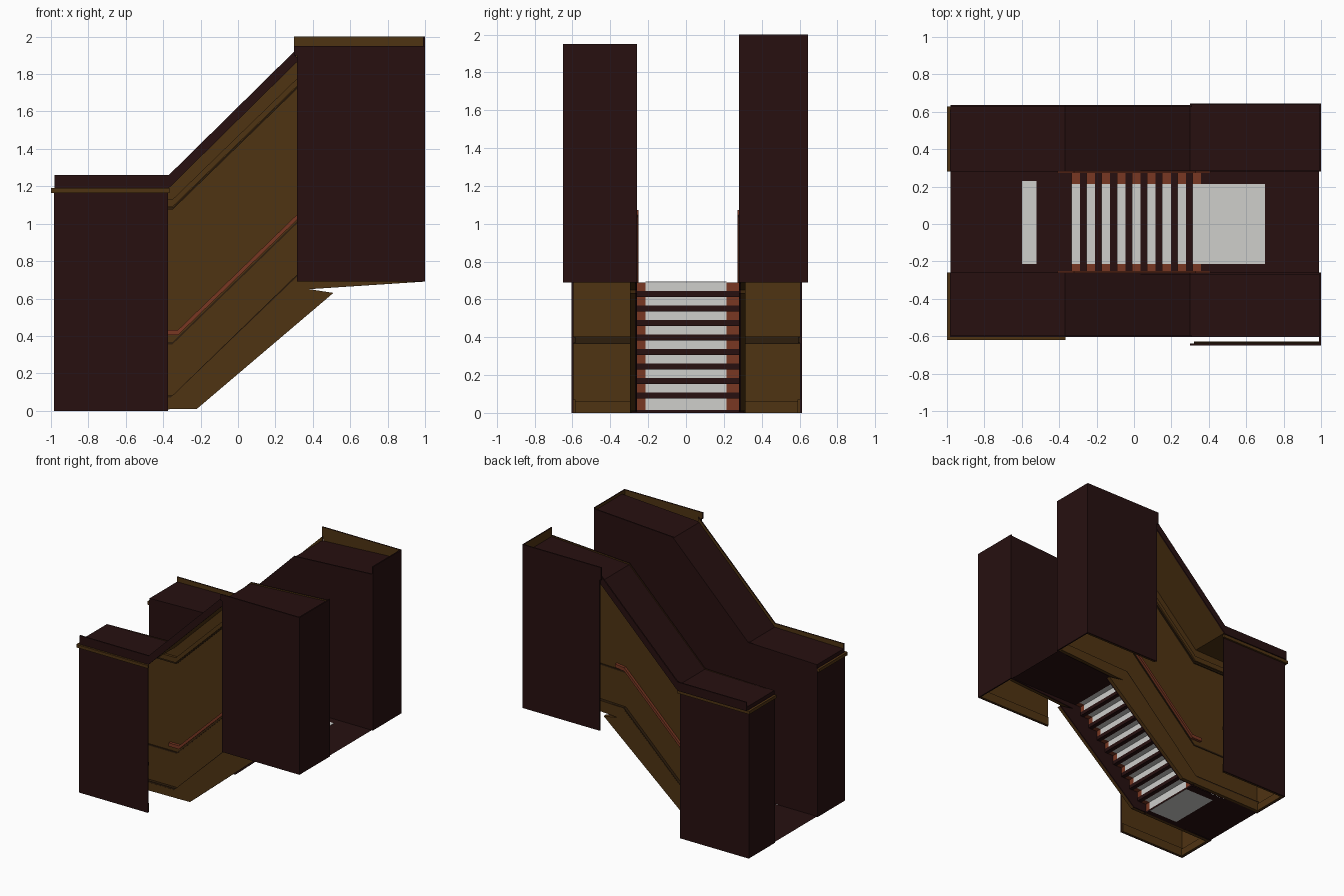
import bpy, bmesh
from mathutils import Vector

if "Cube" in bpy.data.objects:
    bpy.data.objects.remove(bpy.data.objects["Cube"])


def mat(name, c):
    m = bpy.data.materials.new(name)
    m.diffuse_color = (*c, 1)
    m.use_nodes = True
    m.node_tree.nodes["Principled BSDF"].inputs["Base Color"].default_value = m.diffuse_color
    return m


DARK = mat("dark_maroon", (0.020, 0.005, 0.005))
GOLD = mat("golden_wood", (0.078, 0.033, 0.006))
SHADE = mat("dark_wood_line", (0.028, 0.013, 0.004))
RED = mat("red_wood", (0.19, 0.038, 0.016))
GREY = mat("grey_carpet", (0.62, 0.62, 0.60))


def finish(bm, name, mats, lining=None):
    """Make an object; faces pointing along 'lining' take the second material."""
    if lining:
        bmesh.ops.recalc_face_normals(bm, faces=bm.faces)
        for f in bm.faces:
            f.normal_update()
            if f.normal.dot(Vector(lining)) > 0.4:
                f.material_index = 1
    me = bpy.data.meshes.new(name)
    bm.to_mesh(me)
    bm.free()
    ob = bpy.data.objects.new(name, me)
    bpy.context.collection.objects.link(ob)
    for m in mats:
        me.materials.append(m)
    return ob


def prism(name, pts, y0, y1, mats, lining=(0, 0, 0.001)):
    """Extrude an x-z profile between two y values."""
    bm = bmesh.new()
    f = bm.faces.new([bm.verts.new((x, y0, z)) for x, z in pts])
    new = bmesh.ops.extrude_face_region(bm, geom=[f])["geom"]
    bmesh.ops.translate(bm, vec=(0, y1 - y0, 0),
                        verts=[v for v in new if isinstance(v, bmesh.types.BMVert)])
    return finish(bm, name, mats, lining)


def box(name, x0, x1, y0, y1, z0, z1, mats, lining=(0, 0, 0.001)):
    return prism(name, [(x0, z0), (x1, z0), (x1, z1), (x0, z1)], y0, y1, mats, lining)


def band(line, h):
    """Profile of a strip of height h standing on a polyline."""
    return line + [(x, z + h) for x, z in reversed(line)]


def sheet(name, line, y0, y1, m):
    """Open sheet that follows an x-z polyline."""
    bm = bmesh.new()
    a = [bm.verts.new((x, y0, z)) for x, z in line]
    b = [bm.verts.new((x, y1, z)) for x, z in line]
    for i in range(len(line) - 1):
        bm.faces.new((a[i], a[i + 1], b[i + 1], b[i]))
    return finish(bm, name, [m])


# side passages: s = direction out, inner wall, outer walls, roof edge, upper top
SIDES = [("front", -1, -0.26, -0.605, -0.65, -0.605, 1.95),
         ("back", 1, 0.28, 0.612, 0.645, 0.636, 2.0)]
T = 0.01
for tag, s, yi, ylow, yup, yroof, ztop in SIDES:
    both = [DARK, GOLD]
    out, inn = (0, s, 0), (0, -s, 0)
    yg = yi + s * T            # golden face of the inner wall

    # inner wall between stairwell and passage
    prism("inner_wall_" + tag,
          [(-0.98, 0), (-0.22, 0.01), (0.51, 0.63), (0.38, 0.65), (0.99, 0.69),
           (0.99, 1.94), (0.3, 1.90), (-0.37, 1.235), (-0.98, 1.22)],
          yi, yg, both, out)

    # roof following the stair slope
    prism("roof_" + tag,
          band([(-0.98, 1.19), (-0.37, 1.20), (0.3, 1.86), (0.99, 1.90)], 0.03),
          yi, yroof, both, (0, 0, -1))
    # dark sloping edge of the roof
    prism("roof_edge_" + tag,
          band([(-0.98, 1.19), (-0.37, 1.19), (0.31, 1.86)], 0.07),
          yroof, yroof - s * T, both, inn)

    # outer walls of the lower and upper landings
    box("lower_outer_wall_" + tag, -0.985, -0.375, ylow, ylow - s * T, 0, 1.19, both, inn)
    prism("upper_outer_wall_" + tag,
          [(0.3, 1.9), (0.315, 1.9), (0.315, 0.69), (1, 0.69), (1, ztop), (0.3, ztop)],
          yup, yup - s * T, both, inn)
    # end walls
    box("lower_end_wall_" + tag, -0.985, -0.975, yi, ylow, 0, 1.19, both, (1, 0, 0))
    box("upper_end_wall_" + tag, 0.99, 1, yi, yup, 0.69, ztop, both, (-1, 0, 0))

    # ledge around the top of the lower landing
    box("lower_ledge_" + tag, -1, -0.365, ylow + s * 0.015, ylow, 1.165, 1.19, [GOLD])
    box("lower_end_ledge_" + tag, -1, -0.985, yi, ylow + s * 0.015, 1.165, 1.19, [GOLD])

    # skirting board covering the step ends
    prism("skirting_" + tag,
          [(-0.97, 0), (-0.22, 0.01), (0.51, 0.63), (0.38, 0.65), (0.98, 0.69),
           (0.98, 0.76), (0.34, 0.74), (-0.36, 0.07), (-0.97, 0.07)],
          yg, yi + s * 0.035, [GOLD])
    # mouldings along the panelled wall
    for nm, lo, h, d, m in (("skirting_line", 0.07, 0.012, 0.034, SHADE),
                            ("chair_line", 0.355, 0.012, 0.016, SHADE),
                            ("crown", 1.09, 0.04, 0.03, GOLD),
                            ("crown_line", 1.075, 0.012, 0.02, SHADE)):
        line = [(-0.97, lo), (-0.35, lo), (0.33, lo + 0.66), (0.98, lo + 0.68)]
        prism(nm + "_" + tag, band(line, h), yg, yi + s * d, [m])
    # skirting and rails inside the lower and upper landings
    for nm, x0, x1, yo, z in (("lower", -0.975, -0.38, ylow, 0),
                              ("upper", 0.32, 0.99, yup, 0.69)):
        yw = yo - s * T
        box(nm + "_inner_skirting_" + tag, x0, x1, yw, yw - s * 0.012, z, z + 0.07, [GOLD])
        box(nm + "_inner_rail_" + tag, x0, x1, yw, yw - s * 0.01, z + 0.37, z + 0.4, [SHADE])
    box("end_skirting_" + tag, -0.975, -0.96, yg, ylow - s * T, 0, 0.06, [GOLD])
    box("end_rail_" + tag, -0.975, -0.96, yg, ylow - s * T, 0.365, 0.405, [SHADE])

    # handrail, showing on both faces of the inner wall
    prism("handrail_" + tag,
          band([(-0.41, 0.405), (-0.32, 0.405), (0.33, 1.035), (0.41, 1.045)], 0.028),
          yi - s * 0.008, yi + s * 0.032, [RED])

# stairs: open sheets with carpet in the middle and red wood at both sides
N, X0, RUN = 9, -0.335, 0.081
RISE = 0.69 / N
YA, YB, CA, CB = -0.287, 0.307, -0.215, 0.215
for i in range(N):
    x, z = X0 + i * RUN, i * RISE
    top = z + RISE
    low = z + (0.03 if i else 0.015)
    n = "%02d" % (i + 1)
    sheet("riser_base_" + n, [(x, z), (x, low)], YA, YB, DARK)
    nose = [(x, low), (x, top), (x + 0.046, top)]
    sheet("carpet_step_" + n, nose, CA, CB, GREY)
    sheet("wood_step_front_" + n, nose, YA, CA, RED)
    sheet("wood_step_back_" + n, nose, CB, YB, RED)
    if i < N - 1:
        sheet("tread_back_" + n, [(x + 0.046, top), (x + RUN, top)], YA, YB, DARK)

# landings and their carpets
XT = X0 + (N - 1) * RUN
sheet("upper_floor", [(XT + 0.046, 0.69), (0.99, 0.69)], -0.26, 0.28, DARK)
box("upper_carpet", XT + 0.01, 0.70, CA, CB, 0.691, 0.694, [GREY])
sheet("lower_floor", [(-0.98, 0.004), (X0, 0.004)], -0.26, 0.28, DARK)
sheet("lower_carpet", [(-0.60, 0.001), (X0, 0.001)], CA, CB, GREY)
box("lower_carpet_strip", -0.60, -0.52, CA, 0.23, 0.005, 0.008, [GREY])
